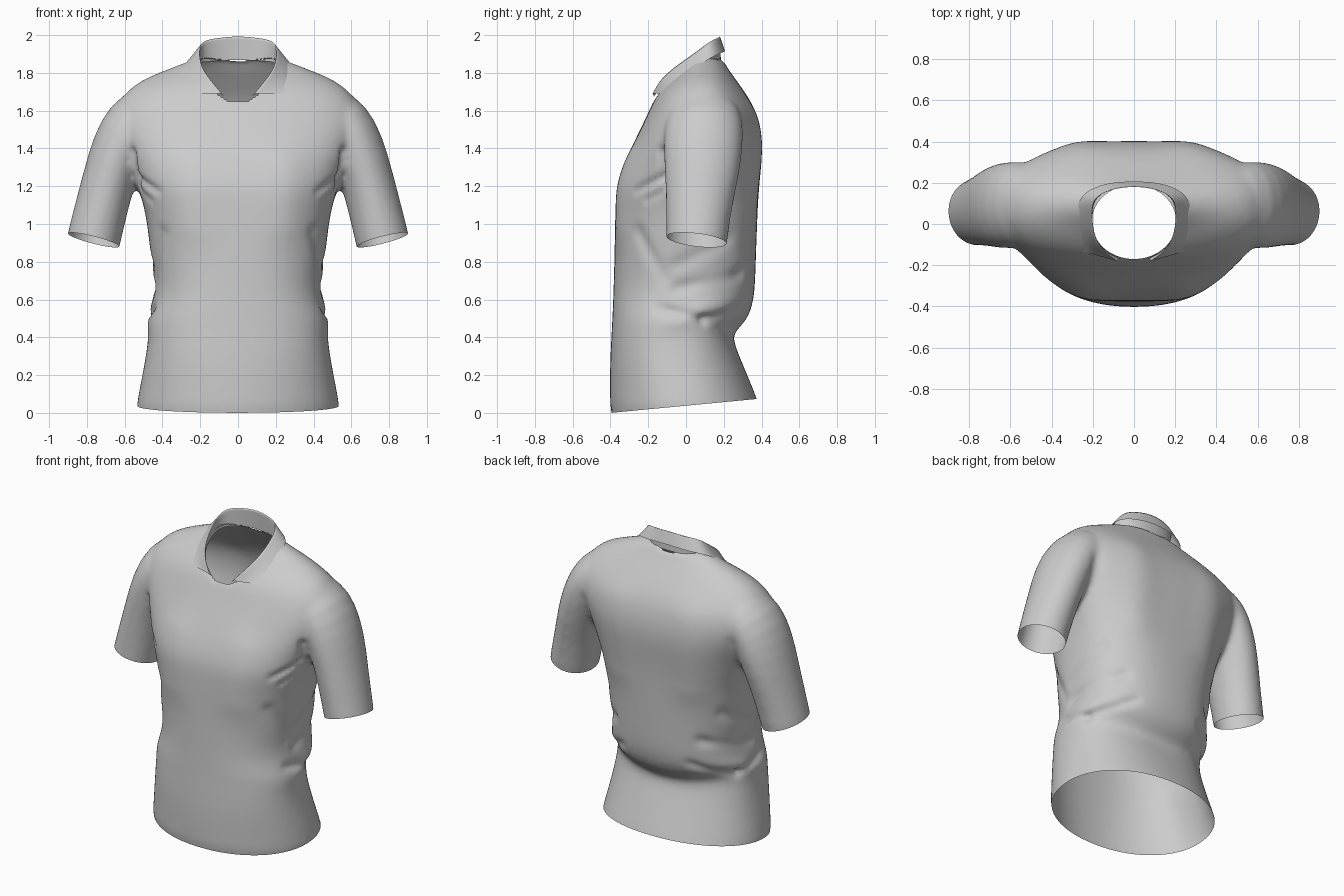
import bpy, bmesh, math
from mathutils import Vector

if "Cube" in bpy.data.objects:
    bpy.data.objects.remove(bpy.data.objects["Cube"])

SIDES = 48

def link(name, bm):
    bmesh.ops.recalc_face_normals(bm, faces=bm.faces)
    me = bpy.data.meshes.new(name)
    bm.to_mesh(me)
    bm.free()
    ob = bpy.data.objects.new(name, me)
    bpy.context.collection.objects.link(ob)
    return ob

def loft(bm, rings):
    """Closed tube through rings of points, capped at both ends."""
    rows = [[bm.verts.new(p) for p in r] for r in rings]
    for a, b in zip(rows, rows[1:]):
        for i in range(SIDES):
            j = (i + 1) % SIDES
            bm.faces.new((a[i], a[j], b[j], b[i]))
    bm.faces.new(rows[0])
    bm.faces.new(rows[-1])

def angles():
    return [2 * math.pi * i / SIDES for i in range(SIDES)]

def spow(v, n):
    return math.copysign(abs(v) ** (2 / n), v)

# torso sections: z, half width, front y, back y, squareness
TORSO = [
    (-.15, .56, -.40, .45, 2.1), (.05, .538, -.402, .388, 2.1), (.2, .507, -.404, .325, 2.2),
    (.32, .485, -.40, .275, 2.3), (.41, .474, -.395, .24, 2.3), (.45, .482, -.393, .285, 2.3),
    (.51, .48, -.39, .335, 2.4), (.6, .447, -.386, .36, 2.4), (.7, .443, -.383, .367, 2.4),
    (.8, .46, -.38, .37, 2.4), (1.0, .48, -.376, .377, 2.5), (1.12, .505, -.373, .382, 2.6),
    (1.2, .535, -.368, .388, 2.6), (1.3, .565, -.337, .398, 2.6), (1.4, .62, -.292, .406, 2.5),
    (1.5, .66, -.243, .397, 2.5), (1.6, .66, -.195, .37, 2.5), (1.68, .61, -.16, .325, 2.4),
    (1.75, .535, -.10, .275, 2.2), (1.8, .425, -.04, .238, 2.1), (1.85, .29, .0, .205, 2.0),
    (1.89, .2, .03, .185, 2.0)]

# sleeve sections: centre x, y, z, radius across, radius front to back
SLEEVE = [
    (.79, .05, .80, .142, .16), (.765, .058, .915, .142, .16), (.72, .07, 1.1, .14, .175),
    (.68, .085, 1.25, .14, .195), (.63, .09, 1.4, .15, .21), (.56, .095, 1.53, .16, .21),
    (.46, .10, 1.6, .15, .18), (.35, .10, 1.65, .1, .12)]

bm = bmesh.new()
rings = []
for z, w, f, b, n in TORSO:
    ring = []
    for t in angles():
        x = w * spow(math.cos(t), n)
        y = (f + b) / 2 + (b - f) / 2 * spow(math.sin(t), n)
        # the waist fold climbs from the middle of the back to the sides
        lift = .1 * (x / w) ** 2 * math.exp(-((z - .45) / .12) ** 2) * max(0, math.sin(t)) ** .5
        ring.append((x, y, z + lift))
    rings.append(ring)
loft(bm, rings)

for side in (1, -1):
    rings = []
    for i, (cx, cy, cz, r, ry) in enumerate(SLEEVE):
        p, q = SLEEVE[max(i - 1, 0)], SLEEVE[min(i + 1, len(SLEEVE) - 1)]
        d = Vector((q[0] - p[0], 0, q[2] - p[2])).normalized()
        rings.append([(side * (cx + d.z * r * math.cos(t)), cy + ry * math.sin(t),
                       cz - d.x * r * math.cos(t)) for t in angles()])
    loft(bm, rings)

# fuse torso and sleeves into one smooth skin
shirt = link("shirt_body", bm)
sub = shirt.modifiers.new("soften", 'SUBSURF')
sub.levels = 1
rem = shirt.modifiers.new("fuse", 'REMESH')
rem.mode = 'VOXEL'
rem.voxel_size = .017
smo = shirt.modifiers.new("smooth", 'SMOOTH')
smo.factor = .5
smo.iterations = 7
dg = bpy.context.evaluated_depsgraph_get()
me = bpy.data.meshes.new_from_object(shirt.evaluated_get(dg))
shirt.modifiers.clear()
bm = bmesh.new()
bm.from_mesh(me)
bm.normal_update()

# cloth folds on both sides: start, end, depth (negative bulges), width
FOLDS = [
    ((.47, -.15, .56), (.45, .10, .49), .018, .03), ((.45, .10, .49), (.25, .33, .58), .014, .03),
    ((.46, -.05, .66), (.32, .30, .74), .014, .035), ((.46, -.05, .78), (.42, .22, .92), .01, .04),
    ((.46, -.12, .72), (.40, -.25, .95), .012, .04),
    ((.54, -.12, 1.25), (.43, -.28, 1.17), .016, .022), ((.54, -.10, 1.18), (.47, -.22, 1.12), .012, .02),
    ((.56, -.13, 1.38), (.54, -.10, 1.2), .02, .025), ((.54, .33, 1.45), (.53, .26, 1.2), .022, .03),
    ((.28, .40, 1.55), (.28, .38, 1.1), -.014, .12), ((.25, -.33, 1.32), (.25, -.37, 1.0), -.014, .12)]
FOLDS = [(Vector(a), Vector(b), d, w) for a, b, d, w in FOLDS]
moves = []
for v in bm.verts:
    p = Vector((abs(v.co.x), v.co.y, v.co.z))
    push = 0
    for a, b, depth, width in FOLDS:
        ab = b - a
        t = min(1, max(0, (p - a).dot(ab) / ab.length_squared))
        dist = (p - a - ab * t).length
        if dist < 3 * width:
            push -= depth * math.exp(-(dist / width) ** 2)
    moves.append(v.normal * push)
for v, m in zip(bm.verts, moves):
    v.co += m

# trim the hem and the cuffs open
def trim(faces, co, no):
    geom = set(faces)
    for f in faces:
        geom.update(f.verts)
        geom.update(f.edges)
    bmesh.ops.bisect_plane(bm, geom=list(geom), plane_co=co, plane_no=no, clear_outer=True)

trim([f for f in bm.faces if f.calc_center_median().z < .3], (0, -.4, 0), (0, .095, -1))
for s in (1, -1):
    cuff = [f for f in bm.faces if s * f.calc_center_median().x > .55 and .6 < f.calc_center_median().z < 1.1]
    trim(cuff, (s * .765, .058, .915), (s * .25, -.12, -.97))

# neck opening with a clean oval rim
RX, RY, CY = .205, .18, .01
def oval(co):
    return math.hypot(co.x / RX, (co.y - CY) / RY)
bmesh.ops.delete(bm, geom=[v for v in bm.verts if v.co.z > 1.5 and oval(v.co) < 1], context='VERTS')
for v in bm.verts:
    if v.is_boundary and v.co.z > 1.5:
        k = oval(v.co)
        v.co.x /= k
        v.co.y = CY + (v.co.y - CY) / k
bm.to_mesh(shirt.data)
bm.free()
shirt.data.shade_smooth()

# folded collar: stand bottom, fold line, leaf edge, from front to centre back
COLLAR = [
    ((.07, -.168, 1.675), (.085, -.178, 1.69), (.28, -.125, 1.69)),
    ((.145, -.135, 1.73), (.145, -.14, 1.765), (.287, -.07, 1.735)),
    ((.195, -.06, 1.79), (.195, -.06, 1.835), (.287, .0, 1.79)),
    ((.208, .05, 1.84), (.205, .05, 1.91), (.28, .075, 1.845)),
    ((.19, .13, 1.86), (.198, .13, 1.975), (.25, .155, 1.895)),
    ((.10, .178, 1.865), (.10, .172, 1.99), (.13, .202, 1.91)),
    ((0, .188, 1.87), (0, .182, 2.0), (0, .208, 1.92))]
bm = bmesh.new()
crease = bm.edges.layers.float.new('crease_edge')
rows = [[bm.verts.new(p) for p in st] for st in COLLAR]
for a, b in zip(rows, rows[1:]):
    for i in range(2):
        bm.faces.new((a[i], a[i + 1], b[i + 1], b[i]))
    bm.edges.get((a[1], b[1]))[crease] = .8
collar = link("collar", bm)
mir = collar.modifiers.new("mirror", 'MIRROR')
mir.use_clip = True
sub = collar.modifiers.new("smooth", 'SUBSURF')
sub.levels = sub.render_levels = 3
sub.boundary_smooth = 'PRESERVE_CORNERS'
collar.data.shade_smooth()
